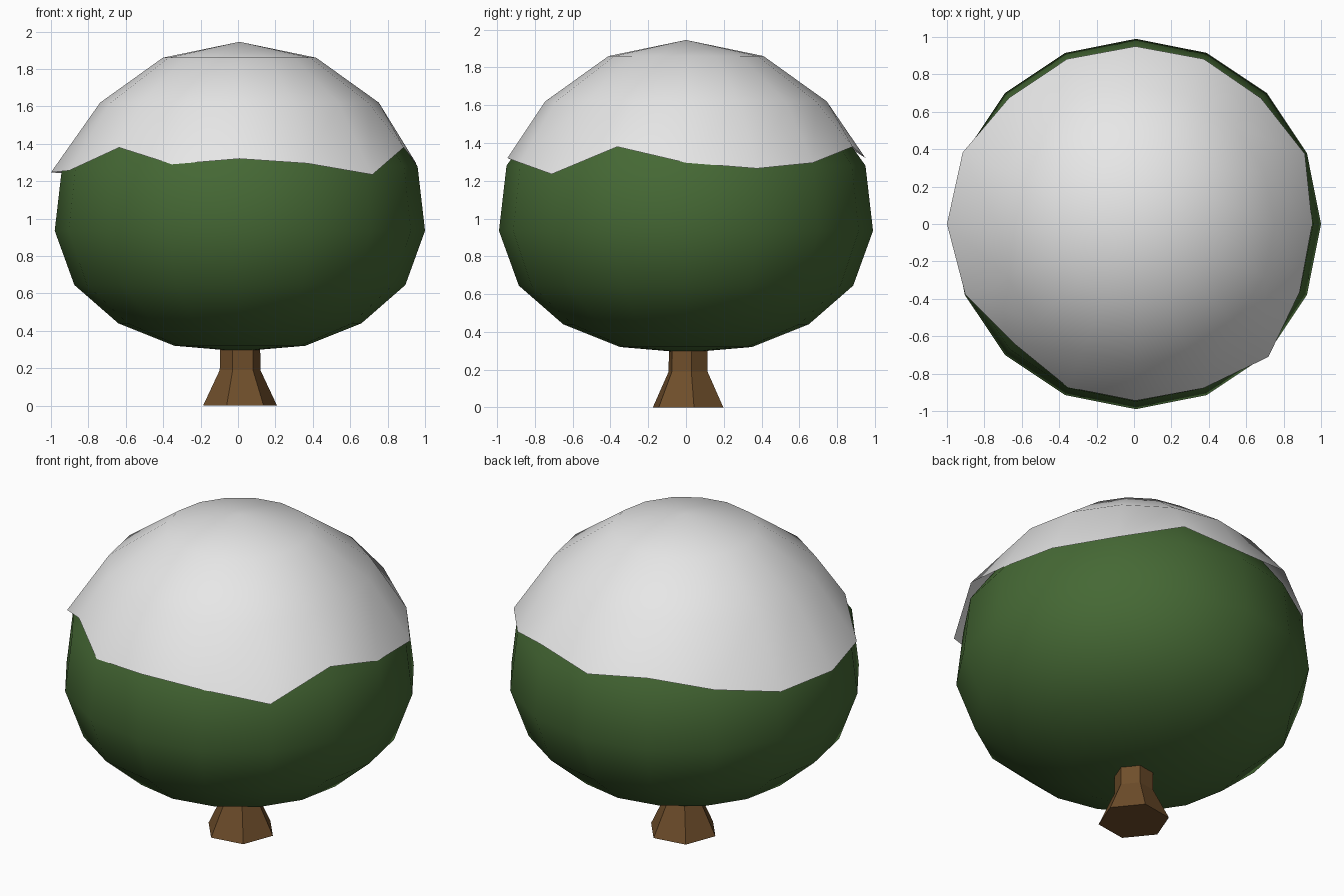
import bpy, bmesh, math

if "Cube" in bpy.data.objects:
    bpy.data.objects.remove(bpy.data.objects["Cube"])


def material(name, rgb):
    m = bpy.data.materials.new(name)
    m.diffuse_color = (*rgb, 1)
    m.use_nodes = True
    m.node_tree.nodes["Principled BSDF"].inputs["Base Color"].default_value = m.diffuse_color
    return m


def revolve(name, rings, sides, centre, mat, start=0.0, smooth=False,
            bottom=None, top=None, hem=None):
    """Join (radius, z) rings from bottom to top; bottom/top are pole heights.
    hem replaces the lowest ring with one (radius, z) pair per side."""
    bm = bmesh.new()
    cx, cy = centre
    rows = []
    for k, ring in enumerate(rings):
        row = []
        for i in range(sides):
            r, z = hem[i] if hem and k == 0 else ring
            a = math.radians(start) + math.tau * i / sides
            row.append(bm.verts.new((cx + r * math.cos(a), cy + r * math.sin(a), z)))
        rows.append(row)
    for lo, hi in zip(rows, rows[1:]):
        for i in range(sides):
            j = (i + 1) % sides
            bm.faces.new((lo[i], lo[j], hi[j], hi[i]))
    if bottom is not None:
        p = bm.verts.new((cx, cy, bottom))
        for i in range(sides):
            bm.faces.new((rows[0][(i + 1) % sides], rows[0][i], p))
    if top is not None:
        p = bm.verts.new((cx, cy, top))
        for i in range(sides):
            bm.faces.new((rows[-1][i], rows[-1][(i + 1) % sides], p))
    for f in bm.faces:
        f.smooth = smooth
    me = bpy.data.meshes.new(name)
    bm.to_mesh(me)
    bm.free()
    me.materials.append(mat)
    ob = bpy.data.objects.new(name, me)
    bpy.context.collection.objects.link(ob)
    return ob


green = material("leaf green", (0.06, 0.14, 0.035))
white = material("snow white", (0.8, 0.8, 0.8))
brown = material("bark brown", (0.16, 0.077, 0.024))

# Flared six-sided trunk
revolve("trunk", [(0.2, 0), (0.11, 0.19), (0.108, 0.45)], 6, (0.011, 0.011),
        brown, start=9, bottom=0, top=0.45)

# Round foliage
revolve("foliage",
        [(0.35, 0.32), (0.65, 0.44), (0.885, 0.645), (0.99, 0.935),
         (0.95, 1.28), (0.725, 1.595), (0.39, 1.835)],
        16, (0.01, 0), green, smooth=True, bottom=0.29, top=1.92)

# Snow cap with an uneven hem, one point per side from +x anticlockwise
hem = [(0.945, 1.295), (0.98, 1.265), (0.95, 1.295), (0.955, 1.38),
       (0.95, 1.32), (0.955, 1.365), (0.955, 1.297), (1.0, 1.24),
       (1.008, 1.247), (0.985, 1.257), (0.91, 1.38), (0.945, 1.29),
       (0.945, 1.32), (0.95, 1.295), (1.005, 1.235), (0.95, 1.38)]
revolve("snow_cap", [(0, 0), (0.745, 1.62), (0.41, 1.86)], 16, (0.008, 0),
        white, smooth=True, top=1.945, hem=hem)
